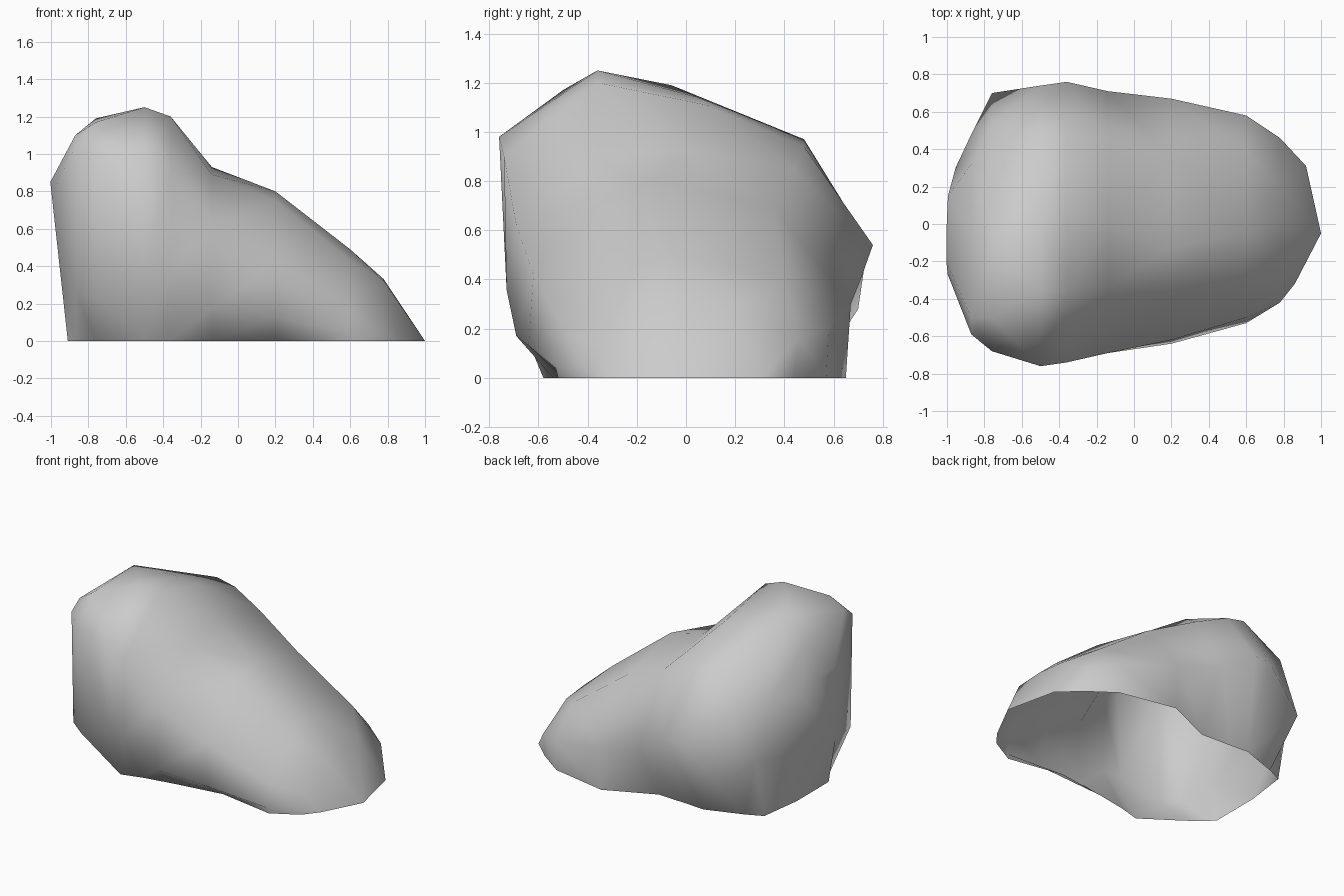
import bpy
import bmesh

default_cube = bpy.data.objects.get("Cube")
if default_cube:
    bpy.data.objects.remove(default_cube, do_unlink=True)


def make_material(name, colour):
    material = bpy.data.materials.new(name)
    material.use_nodes = True
    material.diffuse_color = colour
    shader = material.node_tree.nodes["Principled BSDF"]
    shader.inputs["Base Color"].default_value = colour
    shader.inputs["Roughness"].default_value = 1
    return material


def cross_section(bm, x, front_foot, *outline, lean=0):
    """One open arch, from the front foot over the ridge to the back foot."""
    *wall, back_foot = outline
    arch = [(front_foot, 0), *wall, (back_foot, 0)]
    return [bm.verts.new((x - lean * z, y, z)) for y, z in arch]


def loft(bm, first, second):
    """Skin the strip between two neighbouring arches, merging repeated corners."""
    for i in range(len(first) - 1):
        corners = (first[i], second[i], second[i + 1], first[i + 1])
        bm.faces.new(list(dict.fromkeys(corners)))


# Arches from the steep end to the low tail: x, front foot,
# then low front, high front, ridge, crown, shoulder and back wall, back foot
end_section = (-0.91, -0.27, (-0.3, 0.3), (-0.27, 0.78), (-0.2, 0.85),
               (-0.03, 0.84), (0.15, 0.77), (0.3, 0.4), 0.08)
body_sections = [
    (-0.87, -0.31, (-0.57, 0.26), (-0.59, 1.04), (-0.5, 1.1),
     (-0.07, 1.03), (0.32, 0.77), (0.48, 0.42), 0.38),
    (-0.76, -0.4, (-0.64, 0.24), (-0.68, 1), (-0.5, 1.17),
     (-0.06, 1.19), (0.53, 0.76), (0.7, 0.28), 0.43),
    (-0.5, -0.58, (-0.73, 0.37), (-0.76, 0.98), (-0.36, 1.25),
     (0.05, 1.14), (0.48, 0.97), (0.74, 0.55), 0.52),
    (-0.36, -0.54, (-0.73, 0.36), (-0.74, 0.9), (-0.36, 1.2),
     (0.08, 1.11), (0.48, 0.94), (0.76, 0.54), 0.51),
    (-0.14, -0.5, (-0.69, 0.17), (-0.69, 0.62), (-0.34, 0.89),
     (0, 0.93), (0.44, 0.85), (0.71, 0.4), 0.5),
    (0.2, -0.45, (-0.64, 0.13), (-0.62, 0.42), (-0.3, 0.75),
     (-0.12, 0.8), (0.36, 0.69), (0.67, 0.3), 0.65),
    (0.6, -0.52, (-0.53, 0.04), (-0.5, 0.2), (-0.28, 0.43),
     (-0.05, 0.49), (0.4, 0.4), (0.58, 0.2), 0.57),
    (0.78, -0.42, (-0.42, 0.04), (-0.37, 0.12), (-0.2, 0.32),
     (0, 0.33), (0.2, 0.31), (0.46, 0.16), 0.44),
]

# Boulder shell, open underneath
bm = bmesh.new()
arches = [cross_section(bm, *end_section, lean=0.11)]
arches += [cross_section(bm, *section) for section in body_sections]

# Tail, closing onto three toes on the ground
front_toe = bm.verts.new((0.86, -0.32, 0))
tip = bm.verts.new((1, -0.05, 0))
back_toe = bm.verts.new((0.92, 0.31, 0))
arches.append([front_toe] * 3 + [tip] * 2 + [back_toe] * 3)

for first, second in zip(arches, arches[1:]):
    loft(bm, first, second)

# Steep end wall
bm.faces.new(arches[0])

bmesh.ops.recalc_face_normals(bm, faces=bm.faces)
if sum(face.normal.z * face.calc_area() for face in bm.faces) < 0:
    bmesh.ops.reverse_faces(bm, faces=bm.faces)
bmesh.ops.triangulate(bm, faces=bm.faces)
for face in bm.faces:
    face.smooth = True

mesh = bpy.data.meshes.new("boulder")
bm.to_mesh(mesh)
bm.free()
boulder = bpy.data.objects.new("boulder", mesh)
bpy.context.collection.objects.link(boulder)
mesh.materials.append(make_material("stone grey", (0.6, 0.6, 0.6, 1)))
